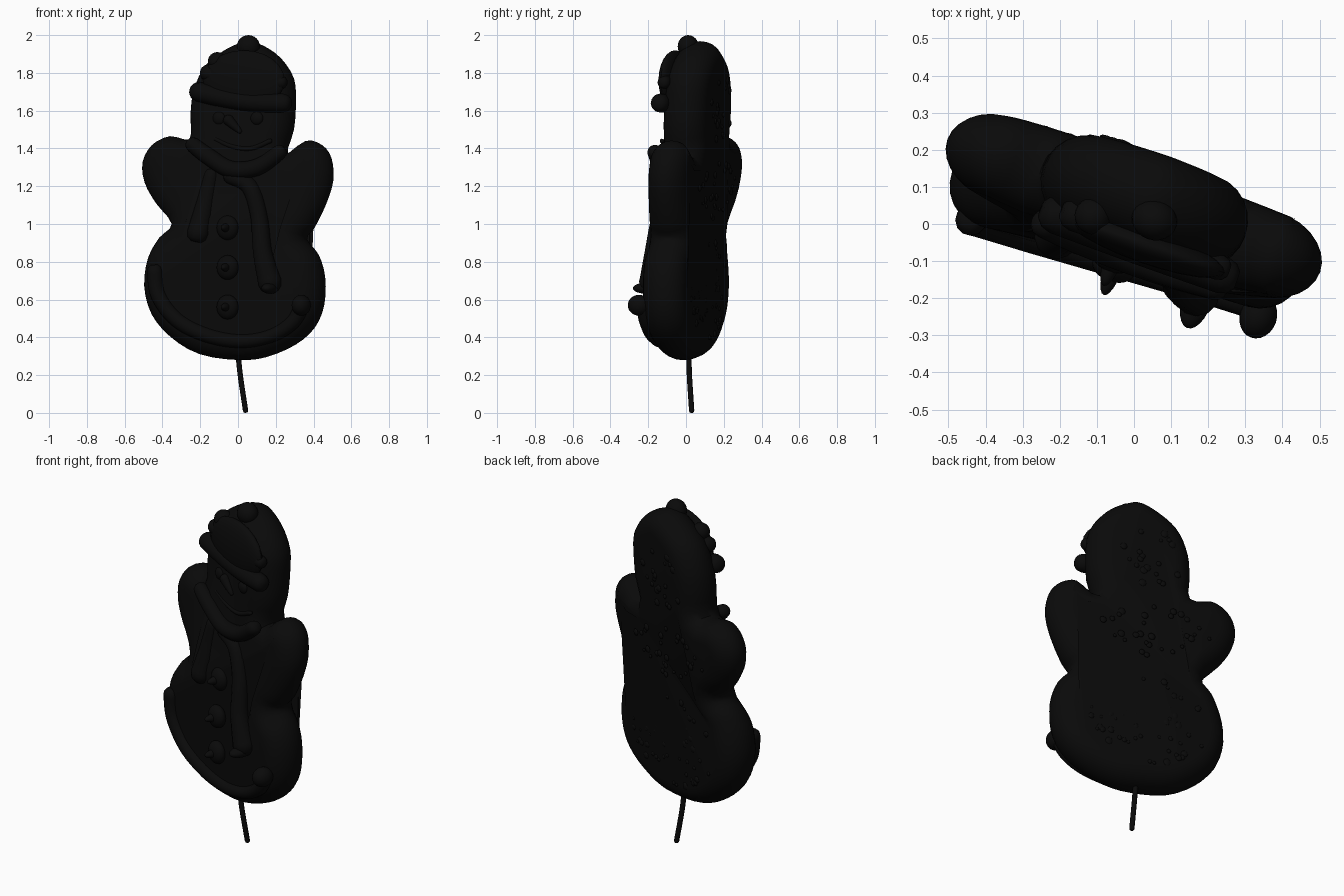
import bpy, bmesh, math, random
from mathutils import Vector, Matrix

if "Cube" in bpy.data.objects:
    bpy.data.objects.remove(bpy.data.objects["Cube"])

black = bpy.data.materials.new("soot black")
black.use_nodes = True
colour = (0.003, 0.003, 0.003, 1)
black.diffuse_color = colour
black.node_tree.nodes["Principled BSDF"].inputs["Base Color"].default_value = colour

TURN = math.radians(-19.5)
COS, SIN = math.cos(TURN), math.sin(TURN)


def ramp(z):
    """Zero in the belly, one from the arms upward."""
    return min(1, max(0, (z - .85) / .25))


def centre(x, z):
    """Depth of the mid plane: leans back with height, belly twists forward."""
    return .015 + .065 * max(0, z - .8) + (.05 * x - .02) * (1 - ramp(z))


def half(x, z):
    """Half thickness, thinner toward the arm tips."""
    return .12 - .1 * max(0, abs(x) - .28) * ramp(z)


def to_world(x, w, z):
    """World point at width x and depth w in the turned frame."""
    return Vector((x, (SIN * x + w) / COS, z))


def on_front(x, z, lift=0.0):
    """Point on the front face; lift moves it forward."""
    return to_world(x, centre(x, z) - half(x, z) - lift, z)


def finish(name, bm, angle=50):
    bmesh.ops.recalc_face_normals(bm, faces=bm.faces)
    mesh = bpy.data.meshes.new(name)
    bm.to_mesh(mesh)
    bm.free()
    obj = bpy.data.objects.new(name, mesh)
    bpy.context.collection.objects.link(obj)
    mesh.materials.append(black)
    bpy.ops.object.select_all(action="DESELECT")
    obj.select_set(True)
    bpy.context.view_layer.objects.active = obj
    bpy.ops.object.shade_smooth_by_angle(angle=math.radians(angle))


def catmull(points, steps, closed=False):
    pts = [Vector(p) for p in points]
    n = len(pts)
    get = (lambda i: pts[i % n]) if closed else (lambda i: pts[min(max(i, 0), n - 1)])
    out = []
    for i in range(n if closed else n - 1):
        a, b, c, d = (get(i + k) for k in (-1, 0, 1, 2))
        for s in range(steps):
            t = s / steps
            out.append(0.5 * (2 * b + (c - a) * t + (2 * a - 5 * b + 4 * c - d) * t ** 2
                              + (3 * b - a - 3 * c + d) * t ** 3))
    return out if closed else out + [pts[-1]]


def add_ball(bm, where, rx, depth, rz, segments=24):
    place = (Matrix.Translation(where) @ Matrix.Rotation(TURN, 4, "Z")
             @ Matrix.Diagonal((rx, depth, rz, 1)))
    bmesh.ops.create_uvsphere(bm, u_segments=segments, v_segments=segments // 2,
                              radius=1, matrix=place)


def blob(name, x, z, rx, rz, depth, lift=0.0):
    """Flattened ball lying on the front face."""
    bm = bmesh.new()
    add_ball(bm, on_front(x, z, lift), rx, depth, rz)
    finish(name, bm)


def tube(name, points, radii):
    """Round strand through world points, with rounded ends."""
    path = catmull(points, 6)
    bm = bmesh.new()
    rings = []
    last = len(path) - 1
    for i, p in enumerate(path):
        along = (path[min(i + 1, last)] - path[max(i - 1, 0)]).normalized()
        side = along.cross(Vector((0, 1, 0.01))).normalized()
        up = side.cross(along)
        f = i / last * (len(radii) - 1)
        k = min(int(f), len(radii) - 2)
        r = radii[k] + (radii[k + 1] - radii[k]) * (f - k)
        caps = [(0, 1)]
        if i == 0:
            caps = [(-0.8, 0.5), (-0.5, 0.85), (0, 1)]
        if i == last:
            caps = [(0, 1), (0.5, 0.85), (0.8, 0.5)]
        for shift, scale in caps:
            rings.append([bm.verts.new(p + along * r * shift + r * scale * (
                side * math.cos(a * math.tau / 12) + up * math.sin(a * math.tau / 12)))
                for a in range(12)])
    for a, b in zip(rings, rings[1:]):
        for i in range(12):
            bm.faces.new((a[i], a[i - 1], b[i - 1], b[i]))
    bm.faces.new(rings[0])
    bm.faces.new(rings[-1])
    finish(name, bm)


def strand(name, points, radii, lift=0.0):
    tube(name, [on_front(x, z, lift) for x, z in points], radii)


# Thick biscuit body with rounded rim
outline = [(0, .28), (-.2, .31), (-.35, .4), (-.45, .52), (-.49, .67), (-.47, .82),
           (-.41, .93), (-.345, 1), (-.43, 1.11), (-.49, 1.22), (-.5, 1.33), (-.45, 1.42),
           (-.36, 1.465), (-.25, 1.45), (-.245, 1.58), (-.23, 1.7), (-.18, 1.82), (-.1, 1.9),
           (.03, 1.965), (.12, 1.95), (.22, 1.88), (.29, 1.77), (.3, 1.64), (.29, 1.5),
           (.255, 1.37), (.36, 1.44), (.44, 1.42), (.49, 1.35), (.5, 1.23), (.46, 1.1),
           (.4, .98), (.36, .92), (.42, .84), (.455, .72), (.45, .57), (.4, .45),
           (.3, .36), (.15, .295)]
edge = catmull(outline, 3, closed=True)
count = len(edge)
bm = bmesh.new()
layers = []
for s in range(13):
    a = math.pi * (s / 12 - 0.5)
    ring = []
    for i, p in enumerate(edge):
        t = (edge[(i + 2) % count] - edge[i - 2]).normalized()
        q = p + Vector((t.y, -t.x)) * 0.11 * (1 - math.cos(a))
        push = half(q.x, q.y) * math.sin(a)
        point = to_world(q.x, centre(q.x, q.y), q.y)
        ring.append(bm.verts.new(point + Vector((-SIN, COS, 0)) * push))
    layers.append(ring)
for a, b in zip(layers, layers[1:]):
    for i in range(count):
        bm.faces.new((a[i - 1], a[i], b[i], b[i - 1]))
caps = [bm.faces.new(layers[0]), bm.faces.new(layers[-1])]
bmesh.ops.triangulate(bm, faces=caps)
finish("biscuit_body", bm, 60)

# Crumbly texture on the back
random.seed(4)
bm = bmesh.new()
for mx, mz, rx, rz, amount in ((0, .65, .33, .26, 60), (0, 1.18, .3, .15, 30),
                               (.03, 1.62, .16, .2, 20)):
    for i in range(amount):
        a, r = random.uniform(0, math.tau), math.sqrt(random.random())
        x, z = mx + rx * r * math.cos(a), mz + rz * r * math.sin(a)
        size = random.uniform(.01, .022)
        add_ball(bm, to_world(x, centre(x, z) + half(x, z), z), size, .007, size, 8)
finish("back_crumbs", bm)

# Stick
tube("stick", [(0, .015, .32), (.012, .018, .2), (.04, .03, .012)], [.014, .014])

# Hat: cap, folded brim and pompom
blob("hat_cap", .03, 1.76, .23, .16, .05)
strand("hat_fold", [(-.16, 1.8), (-.02, 1.77), (.12, 1.76), (.23, 1.75)], [.045, .04, .035], -.01)
strand("hat_brim", [(-.21, 1.7), (-.08, 1.67), (.08, 1.645), (.24, 1.64)], [.052, .052, .05])
blob("hat_bump", -.11, 1.86, .05, .05, .05, -.02)
blob("pompom", .055, 1.94, .062, .06, .055, -.06)

# Face
for side, x in (("right", -.1), ("left", .1)):
    blob(side + "_eye", x, 1.56, .035, .035, .02)
strand("nose", [(-.05, 1.55), (-.02, 1.52), (.01, 1.49)], [.03, .022, .012], .005)
strand("smile", [(-.12, 1.45), (-.03, 1.41), (.07, 1.4), (.17, 1.44)], [.012, .012])

# Scarf
strand("scarf_collar", [(-.24, 1.42), (-.16, 1.36), (-.04, 1.29), (.1, 1.3), (.22, 1.38)],
       [.04, .045, .045, .045, .04], .015)
strand("scarf_right_tail", [(-.14, 1.26), (-.17, 1.12), (-.21, .95)], [.04, .05, .06], -.01)
strand("scarf_left_tail", [(-.04, 1.25), (.06, 1.2), (.11, 1.05), (.13, .85), (.17, .69)],
       [.04, .045, .045, .05, .065])
blob("scarf_tip", .17, .66, .04, .03, .08, .02)

# Buttons with a piped tip
for i, z in enumerate((.98, .77, .56)):
    blob("button_%d" % i, -.055, z, .06, .065, .04)
    blob("button_tip_%d" % i, -.055, z, .025, .025, .08)

# Piped rim along the lower belly
strand("piped_rim", [(-.44, .75), (-.42, .62), (-.32, .49), (-.16, .41), (.02, .38),
                     (.18, .41), (.29, .48), (.34, .57)], [.042, .04, .035, .04], -.01)
blob("rim_end", .335, .57, .05, .055, .06, .015)
